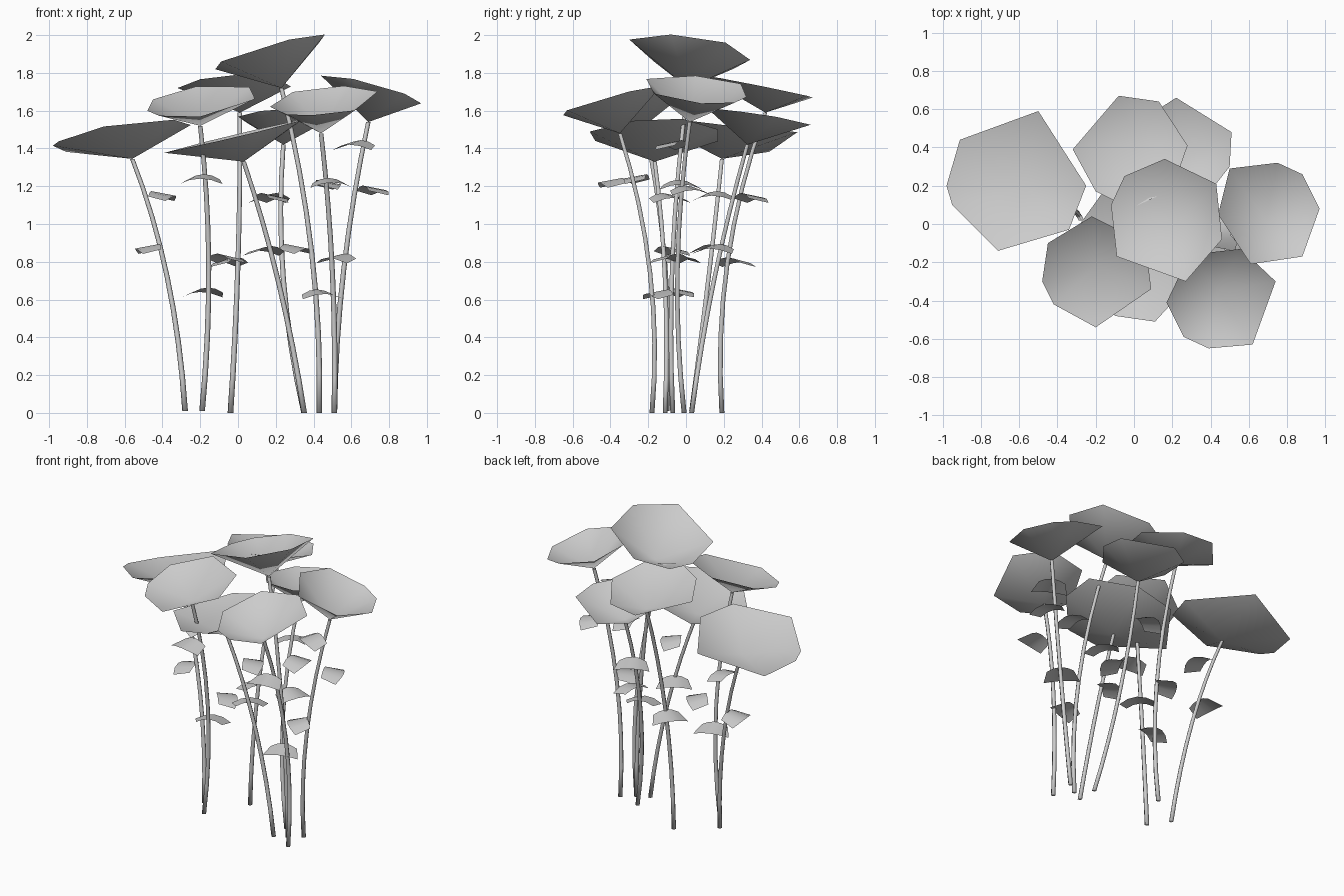
import bpy, bmesh, math
from mathutils import Vector

if "Cube" in bpy.data.objects:
    bpy.data.objects.remove(bpy.data.objects["Cube"])


def add_mesh(name, verts, faces):
    me = bpy.data.meshes.new(name)
    me.from_pydata([tuple(v) for v in verts], [], faces)
    ob = bpy.data.objects.new(name, me)
    bpy.context.collection.objects.link(ob)
    for p in me.polygons:
        p.use_smooth = True
    return ob


def arc(pts, t):
    # smooth parabola through base, middle and top of a stem
    a, b, c = (Vector(p) for p in pts)
    return a * (2 * (t - .5) * (t - 1)) + b * (4 * t * (1 - t)) + c * (2 * t * (t - .5))


def at_height(pts, z):
    return min((arc(pts, i / 100) for i in range(101)), key=lambda p: abs(p.z - z))


def stem(name, pts, sides=6, rings=9):
    verts, faces = [], []
    for i in range(rings):
        t = i / (rings - 1)
        c, r = arc(pts, t), .015 - .003 * t
        for k in range(sides):
            a = math.tau * k / sides
            verts.append(c + Vector((r * math.cos(a), r * math.sin(a), 0)))
            if i:
                n, m = (i - 1) * sides, (k + 1) % sides
                faces.append((n + k, n + m, n + sides + m, n + sides + k))
    faces.append(tuple(range(sides - 1, -1, -1)))
    add_mesh(name, verts, faces)


def cap(name, apex, rim, centre, tilt):
    # shallow funnel from the stem top to a tilted seven-sided rim
    cx, cy, cz = centre
    verts = [Vector(apex)]
    for x, y, *lift in rim:
        z = cz + (x - cx) * tilt[0] + (y - cy) * tilt[1] + sum(lift)
        verts.append(Vector((x, y, z)))
    n = len(rim)
    add_mesh(name, verts, [(0, i + 1, (i + 1) % n + 1) for i in range(n)])


def leaf(name, pts, centre):
    # small arched blade facing away from its stem
    c = Vector(centre)
    out = c - at_height(pts, c.z)
    out.z = 0
    out.normalize()
    side = Vector((-out.y, out.x, 0))
    verts, faces = [], []
    n = 4
    for i in range(n + 1):
        s = i / n * 2 - 1
        for r, w, dz in ((-.065, .085, .012), (.065 - .03 * s * s, .115, -.012)):
            verts.append(c + out * r + side * (s * w) + Vector((0, 0, .012 + dz - .028 * s * s)))
        if i:
            k = 2 * i
            faces.append((k - 2, k - 1, k + 1, k))
    add_mesh(name, verts, faces)


def plant(name, pts, rim, centre, tilt, leaves):
    stem(name + "_stem", pts)
    cap(name + "_cap", pts[2], rim, centre, tilt)
    for i, c in enumerate(leaves):
        leaf(f"{name}_leaf_{i + 1}", pts, c)


plant("left", [(-.28, .03, .01), (-.375, .12, .72), (-.56, .19, 1.345)],
      [(-.25, .20), (-.50, .59, .07), (-.91, .44), (-.98, .20), (-.95, .10), (-.71, -.14), (-.34, -.03)],
      (-.62, .22, 1.465), (.15, -.18), [(-.395, .15, 1.15), (-.48, .13, .87)])

plant("front_left", [(-.19, -.10, .01), (-.155, -.11, .78), (-.20, -.22, 1.52)],
      [(.06, -.10), (-.22, .04), (-.45, -.10), (-.48, -.30), (-.42, -.42), (-.20, -.54), (.09, -.34)],
      (-.2, -.25, 1.65), (.13, .28), [(-.19, -.27, 1.24), (-.18, -.03, .64), (-.06, -.03, .82)])

plant("tall", [(.43, -.07, 0), (.39, -.07, .85), (.23, .01, 1.72)],
      [(.43, .21), (.16, .34), (-.05, .25), (-.12, .10), (-.09, -.17), (.27, -.30), (.46, -.08)],
      (.17, .02, 1.91), (.28, -.12), [(.44, -.155, .63), (.48, -.03, 1.21)])

plant("right", [(.51, -.01, 0), (.56, -.045, .76), (.69, .02, 1.54)],
      [(.75, .32), (.50, .29), (.44, .05), (.61, -.21), (.88, -.17), (.97, .08), (.88, .26)],
      (.70, .05, 1.715), (-.27, -.11), [(.72, .02, 1.18), (.52, -.09, .82), (.62, -.08, 1.42)])

plant("front_right", [(.51, -.18, 0), (.50, -.19, .74), (.44, -.35, 1.48)],
      [(.56, -.13), (.29, -.16), (.17, -.41), (.26, -.59), (.39, -.65), (.62, -.63), (.74, -.30)],
      (.46, -.38, 1.655), (.09, .27), [(.49, -.40, 1.22)])

plant("back", [(-.04, .19, 0), (0, .22, .8), (.01, .42, 1.59)],
      [(.28, .41), (.13, .64), (-.08, .67), (-.32, .39), (-.20, .17), (-.02, .08), (.20, .18)],
      (-.02, .37, 1.73), (.02, -.2), [(-.05, .26, .80)])

plant("back_right", [(.35, .03, 0), (.24, .15, .71), (.24, .325, 1.42)],
      [(.51, .48), (.22, .66), (.05, .55), (0, .30), (.12, .14), (.35, .11), (.50, .30)],
      (.27, .38, 1.57), (.05, -.15), [(.17, .35, 1.14), (.31, .15, .87)])

plant("low_front", [(.35, -.11, 0), (.215, -.11, .69), (.03, -.165, 1.33)],
      [(.10, .17), (-.16, .17), (-.39, -.15), (-.10, -.48), (.11, -.51), (.33, -.27), (.35, -.02)],
      (0, -.17, 1.47), (.24, .02), [(.18, -.09, 1.14), (.14, -.07, .86)])
